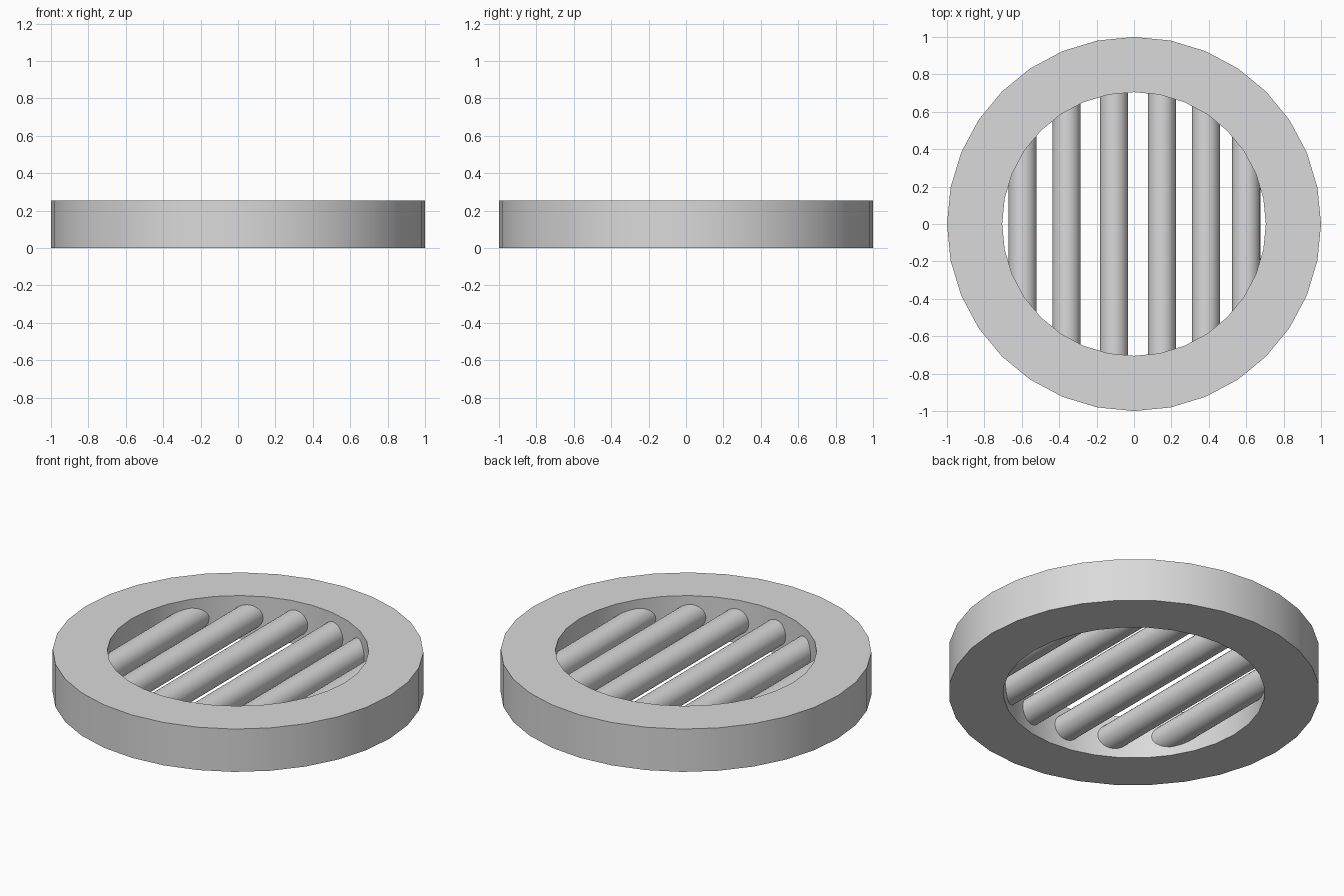
import bpy
import bmesh
import math

cube = bpy.data.objects.get("Cube")
if cube:
    bpy.data.objects.remove(cube, do_unlink=True)

OUTER, INNER, HEIGHT = 1.0, 0.705, 0.255
BAR_RADIUS = 0.075
SIDES = 32

# One light grey for the whole grate
grey = bpy.data.materials.new("light grey")
grey.use_nodes = True
colour = (0.7, 0.7, 0.7, 1)
grey.diffuse_color = colour
grey.node_tree.nodes["Principled BSDF"].inputs["Base Color"].default_value = colour


def finish(obj, name):
    obj.name = name
    obj.data.materials.append(grey)
    bpy.ops.object.select_all(action="DESELECT")
    obj.select_set(True)
    bpy.context.view_layer.objects.active = obj
    bpy.ops.object.shade_smooth_by_angle(angle=math.radians(30))


# Outer ring: a rectangular section swept around the vertical axis
bm = bmesh.new()
section = [(INNER, 0), (OUTER, 0), (OUTER, HEIGHT), (INNER, HEIGHT)]
loops = []
for i in range(SIDES):
    a = math.tau * i / SIDES
    loops.append([bm.verts.new((r * math.cos(a), r * math.sin(a), z)) for r, z in section])
for i in range(SIDES):
    here, ahead = loops[i], loops[(i + 1) % SIDES]
    for j in range(4):
        k = (j + 1) % 4
        bm.faces.new((here[j], ahead[j], ahead[k], here[k]))
bmesh.ops.recalc_face_normals(bm, faces=bm.faces)
mesh = bpy.data.meshes.new("ring")
bm.to_mesh(mesh)
bm.free()
ring = bpy.data.objects.new("ring", mesh)
bpy.context.collection.objects.link(ring)
finish(ring, "ring")

# Parallel round bars, their ends buried in the ring wall
for n, x in enumerate((-0.595, -0.36, -0.107, 0.15, 0.385, 0.6), 1):
    near_edge = max(abs(x) - BAR_RADIUS, 0)
    half = math.sqrt(INNER ** 2 - near_edge ** 2) + 0.03
    bpy.ops.mesh.primitive_cylinder_add(
        vertices=SIDES, radius=BAR_RADIUS, depth=2 * half,
        location=(x, 0, HEIGHT / 2), rotation=(math.pi / 2, 0, 0))
    finish(bpy.context.object, f"bar_{n}")
